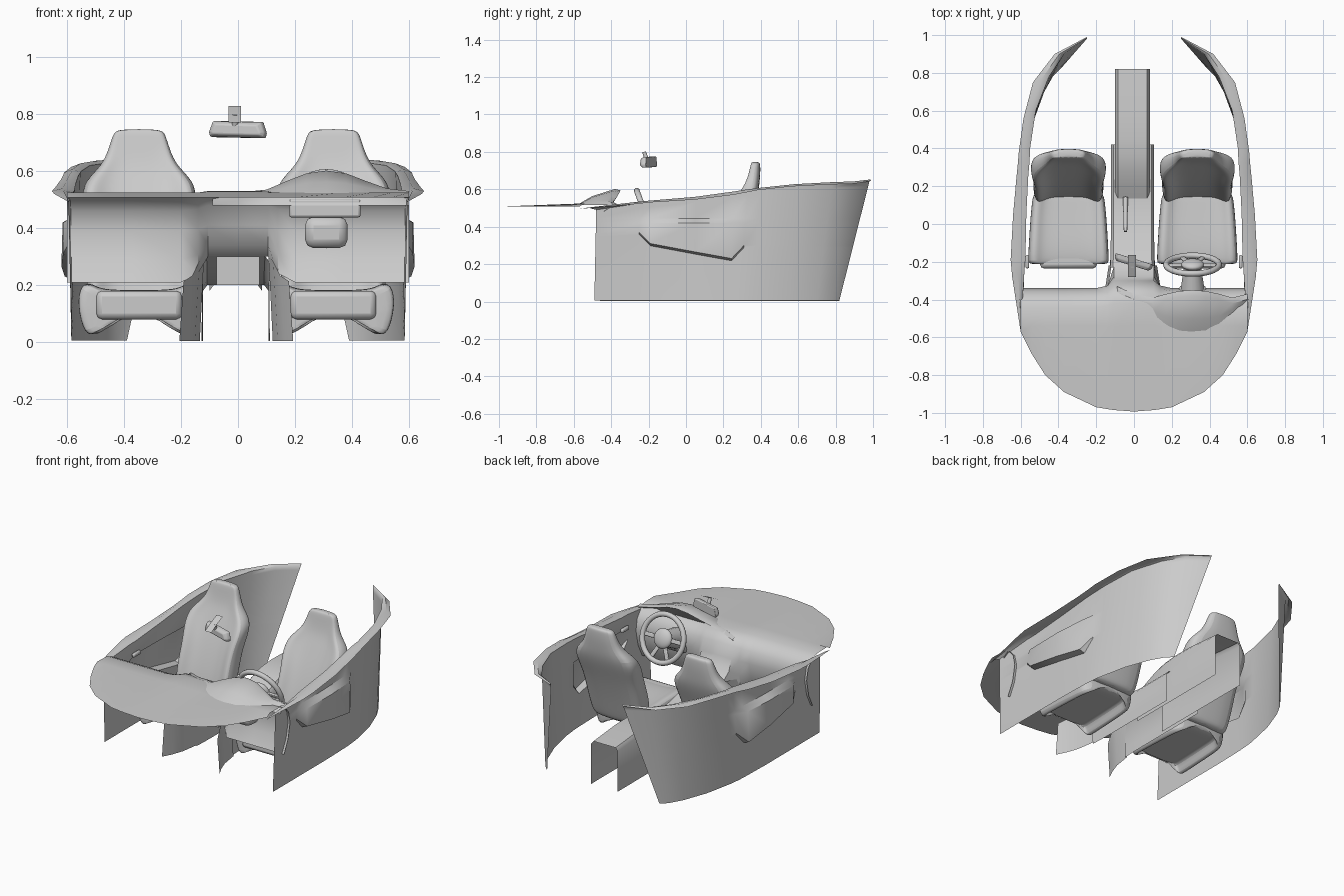
import bpy, bmesh, math
from mathutils import Matrix, Vector

if "Cube" in bpy.data.objects:
    bpy.data.objects.remove(bpy.data.objects["Cube"])


def finish(ob, angle=40):
    bpy.ops.object.select_all(action='DESELECT')
    ob.select_set(True)
    bpy.context.view_layer.objects.active = ob
    bpy.ops.object.shade_smooth_by_angle(angle=math.radians(angle))
    return ob


def loft(name, rows, closed=False, caps=False, sub=0, angle=40):
    """Skin a list of equally long point rows."""
    bm = bmesh.new()
    vs = [[bm.verts.new(p) for p in r] for r in rows]
    n = len(rows[0])
    for a, b in zip(vs, vs[1:]):
        for i in range(n if closed else n - 1):
            j = (i + 1) % n
            bm.faces.new((a[i], a[j], b[j], b[i]))
    if caps:
        bm.faces.new(vs[0])
        bm.faces.new(vs[-1])
    bmesh.ops.recalc_face_normals(bm, faces=bm.faces)
    me = bpy.data.meshes.new(name)
    bm.to_mesh(me)
    bm.free()
    ob = bpy.data.objects.new(name, me)
    bpy.context.collection.objects.link(ob)
    if sub:
        m = ob.modifiers.new("smooth", 'SUBSURF')
        m.levels = m.render_levels = sub
    return finish(ob, angle)


def place(ob, name, mat):
    ob.name = name
    ob.matrix_world = mat
    return ob


def box(name, loc, size, mat=Matrix(), bevel=0.008):
    bpy.ops.mesh.primitive_cube_add(size=1)
    ob = place(bpy.context.object, name, mat @ Matrix.Translation(loc))
    for v in ob.data.vertices:
        v.co = Vector(a * b for a, b in zip(v.co, size))
    if bevel:
        m = ob.modifiers.new("bevel", 'BEVEL')
        m.width, m.segments = bevel, 2
    return finish(ob)


def rod(name, a, b, r1, r2):
    a, b = Vector(a), Vector(b)
    bpy.ops.mesh.primitive_cone_add(vertices=16, radius1=r1, radius2=r2, depth=(b - a).length)
    q = (b - a).to_track_quat('Z', 'Y').to_matrix().to_4x4()
    return finish(place(bpy.context.object, name, Matrix.Translation((a + b) / 2) @ q))


# Door panels: each station has top inner, top outer (x, y, z), bottom (x, y), pocket depth and pocket floor z
stations = [
    ((.595, -.48, .49), (.600, -.57, .495), (.585, -.49), 0, .36),
    ((.58, -.25, .525), (.645, -.28, .52), (.585, -.25), 0, .37),
    ((.575, -.19, .53), (.653, -.19, .53), (.585, -.19), .035, .31),
    ((.57, .05, .555), (.64, .05, .545), (.585, .05), .042, .265),
    ((.56, .25, .585), (.622, .25, .57), (.58, .24), .036, .23),
    ((.553, .33, .595), (.615, .32, .583), (.577, .29), 0, .30),
    ((.55, .40, .60), (.61, .38, .595), (.57, .36), 0, .30),
    ((.52, .60, .62), (.585, .56, .615), (.53, .55), 0, .30),
    ((.45, .78, .63), (.535, .75, .625), (.475, .70), 0, .30),
    ((.37, .90, .635), (.42, .90, .63), (.43, .78), 0, .30),
    ((.25, .98, .64), (.25, .99, .645), (.39, .82), 0, .30)]
for side, s in (("right", 1), ("left", -1)):
    rows = []
    for ti, to, bt, pocket, lo in stations:
        b, t = Vector((bt[0], bt[1], .005)), Vector(ti)
        row = []
        for z, k in ((.005, 0), (.12, 0), (lo - .012, 0), (lo, 1), (.42, 1), (.445, 0), (t.z - .025, 0), (t.z, 0)):
            p = b.lerp(t, (z - .005) / (t.z - .005))
            p.x += pocket * k
            row.append(p)
        row.append(Vector(ti).lerp(Vector(to), .5) + Vector((0, 0, .01)))
        row.append(Vector(to))
        rows.append([(s * p.x, p.y, p.z) for p in row])
    loft(side + "_door_panel", rows)
    box(side + "_door_handle", (s * .565, -.2, .455), (.02, .07, .025))

# Dashboard: columns across x, each with its front edge y; the middle flows back into the console
half = [(.6, -.57), (.54, -.69), (.47, -.80), (.37, -.89), (.20, -.97), (.14, -.98), (.105, -.985)]
cols = [(-x, y) for x, y in half] + [(0, -.993)] + [(x, y) for x, y in reversed(half)]
prof = [(-.54, .525), (-.44, .522), (-.39, .50), (-.355, .46), (-.34, .39), (-.36, .29), (-.40, .21)]
stack = [(-.54, .525), (-.42, .53), (-.36, .515), (-.325, .48), (-.30, .41), (-.275, .34), (-.22, .30)]
rows = []
for x, yf in cols:
    k = 1 if abs(x) < .12 else .35 if abs(x) < .16 else 0
    r = [(x, yf, .508)]
    for (ya, za), (yb, zb) in zip(prof, stack):
        y, z = ya + (yb - ya) * k, za + (zb - za) * k
        r.append((x, max(y, yf + .01 * len(r)), z))
    rows.append(r)
loft("dashboard", rows)

# Gauge hood with swept wings
hood = [(-.09, -.35, -.33, .52), (.0, -.43, -.37, .525), (.10, -.50, -.39, .535), (.17, -.555, -.37, .565),
        (.24, -.58, -.355, .592), (.31, -.585, -.35, .602), (.38, -.58, -.355, .592), (.45, -.55, -.37, .565),
        (.52, -.49, -.39, .54), (.60, -.40, -.37, .53)]
loft("gauge_hood", [[(x, yb, .515), (x, yb * .65 + yl * .35, .515 + (z - .515) * .55),
                     (x, yl - .03, z), (x, yl, z - .008), (x, yl - .04, z - .03), (x, -.44, .48)]
                    for x, yb, yl, z in hood], angle=50)
box("gauge_panel", (.305, -.42, .47), (.25, .03, .065))
box("column_shroud", (.31, -.38, .385), (.15, .12, .11), bevel=.03)

# Steering wheel, built in a tilted frame
W = Matrix.Translation((.31, -.215, .46)) @ Matrix.Rotation(math.radians(-70), 4, 'X')
bpy.ops.mesh.primitive_torus_add(major_radius=.14, minor_radius=.016, major_segments=40, minor_segments=10)
finish(place(bpy.context.object, "steering_wheel_rim", W))
bpy.ops.mesh.primitive_uv_sphere_add(segments=24, ring_count=12, radius=.06)
finish(place(bpy.context.object, "steering_wheel_hub", W @ Matrix.Diagonal((1, 1, .45, 1))))
for i, a in enumerate((0, 65, 115, 180)):
    box("wheel_spoke_%d" % i, (.09, 0, -.004), (.09, .026, .014),
        W @ Matrix.Rotation(math.radians(a), 4, 'Z'), .005)
rod("steering_column", W @ Vector((0, 0, -.01)), W @ Vector((0, 0, -.19)), .045, .07)

# Centre console and rear tunnel: open U sections (y, top half width, bottom half width, top z)
def channel(name, secs):
    loft(name, [[(-b - .008, y, .003), (-t * .35 - b * .65 - .008, y, .06), (-t - .008, y, z - .02),
                 (-t + .007, y, z), (t - .023, y, z), (t - .008, y, z - .02),
                 (t * .35 + b * .65 - .008, y, .06), (b - .008, y, .003)] for y, t, b, z in secs])

channel("centre_console", [(-.23, .118, .12, .302), (-.16, .116, .116, .275), (-.08, .115, .115, .245),
                           (.04, .115, .115, .215), (.15, .115, .115, .20), (.42, .115, .115, .20)])
channel("rear_tunnel", [(.13, .092, .092, .2), (.2, .092, .092, .235), (.28, .092, .092, .27),
                        (.36, .092, .092, .29), (.45, .092, .092, .298), (.6, .092, .092, .295),
                        (.82, .092, .092, .275)])
box("console_bin", (0, -.27, .25), (.15, .06, .1), bevel=0)

# Flared footwell walls
for side, s in (("right", 1), ("left", -1)):
    loft(side + "_footwell_wall", [[(s * (x + .015 * (1 - f)) - .006, y, .003 + f * h) for f in (0, .3, .7, 1)]
         for x, y, h in ((.185, -.46, .21), (.155, -.40, .23), (.13, -.33, .28), (.113, -.22, .3))])

# Hand brake
rod("hand_brake", (-.045, .14, .22), (-.045, -.04, .28), .014, .009)


# Bucket seats: backrest sections (z, half width, front y, rear y, bolster), cushion sections (y, half width, top z)
def seat(side, cx):
    rows = []
    for z, w, yf, yr, b in ((.10, .16, .14, .22, .01), (.13, .185, .135, .235, .03), (.25, .195, .165, .27, .05),
                            (.40, .19, .22, .32, .05), (.50, .21, .265, .36, .05), (.565, .20, .295, .38, .03),
                            (.62, .135, .32, .388, .01), (.68, .11, .335, .394, 0), (.73, .095, .345, .394, 0),
                            (.748, .08, .352, .39, 0)):
        h = [(.5 * w, yf), (.72 * w, yf - b * .7), (.92 * w, yf - b), (w, (yf + yr) / 2), (.85 * w, yr)]
        rows.append([(cx, yf, z)] + [(cx + x, y, z) for x, y in h] + [(cx, yr + .005, z)] +
                    [(cx - x, y, z) for x, y in reversed(h)])
    loft(side + "_seat_back", rows, True, True, 2)
    rows = []
    for y, w, t in ((-.215, .205, .165), (-.205, .216, .18), (-.12, .212, .185), (0, .205, .175),
                    (.12, .195, .165), (.2, .18, .16)):
        h = [(.62 * w, t), (.76 * w, t + .022), (.96 * w, t + .025), (1.02 * w, t - .05), (.9 * w, .025),
             (.72 * w, .025), (.68 * w, .08), (.5 * w, .08)]
        rows.append([(cx, y, t)] + [(cx + x, y, z) for x, z in h] + [(cx, y, .08)] +
                    [(cx - x, y, z) for x, z in reversed(h)])
    loft(side + "_seat_cushion", rows, True, True, 2)
    box(side + "_seat_front_pad", (cx, -.15, .13), (.30, .17, .1), bevel=.02)

seat("left", -.347)
seat("right", .335)

# Rear-view mirror, turned towards the driver
M = Matrix.Translation((-.002, -.2, .745)) @ Matrix.Rotation(math.radians(-17), 4, 'Z')
body = loft("mirror_housing", [[(-a, y, -.024 + d), (a, y, -.028 + d), (a + .005, y, -.012), (b, y, .026 - d),
                                (-b, y, .030 - d), (-a - .005, y, -.008)]
                               for y, a, b, d in ((-.022, .085, .075, .01), (-.008, .098, .088, 0),
                                                  (.016, .1, .092, -.002))], True, True)
body.matrix_world = M
bev = body.modifiers.new("bevel", 'BEVEL')
bev.width, bev.segments = .008, 3
rod("mirror_arm", (-.01, -.225, .80), (-.01, -.205, .75), .01, .012)
loft("mirror_mount", [[(-.033, y, z), (.01, y, z)] for y, z in ((-.28, .77), (-.225, .80), (-.165, .828))])
